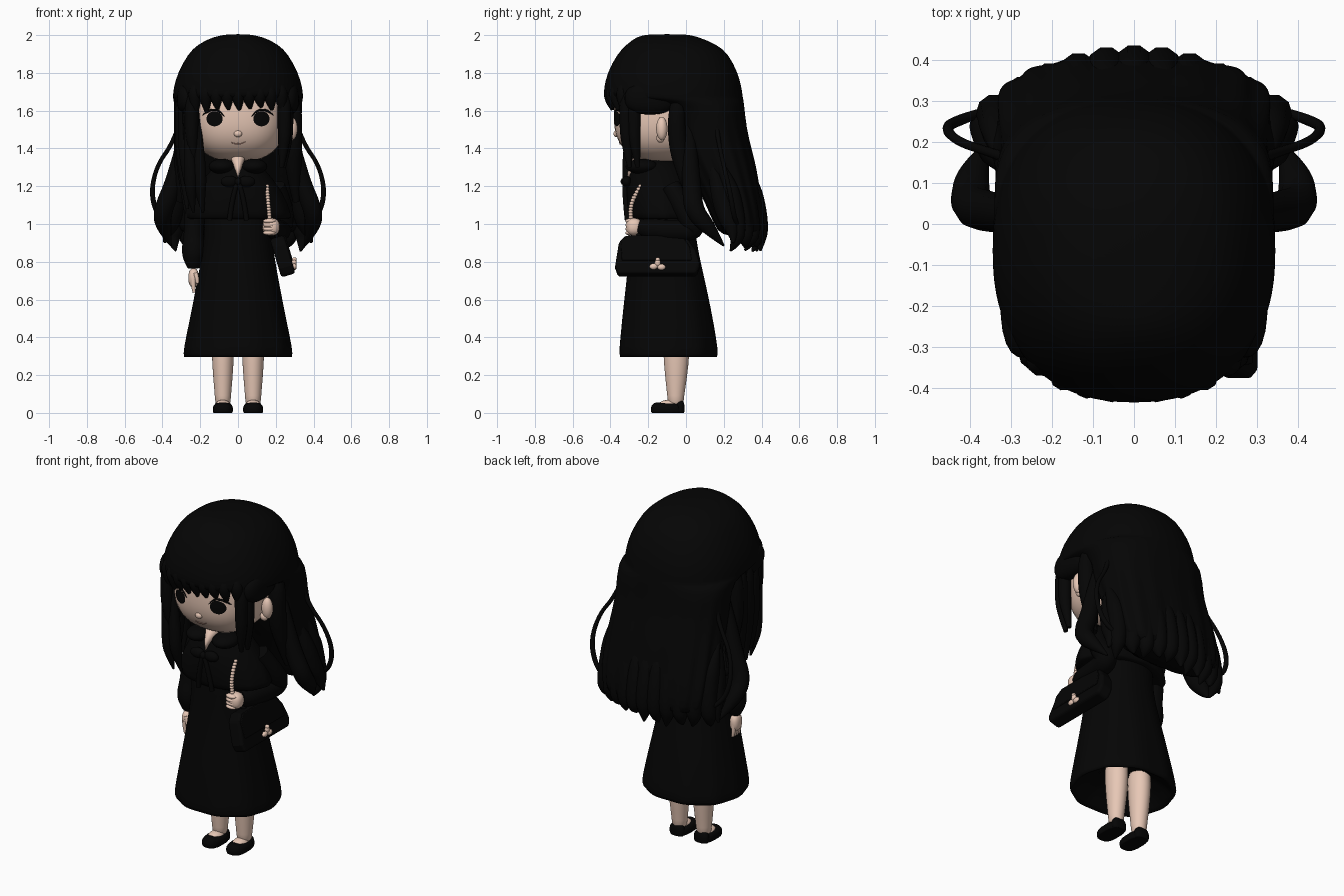
import bpy, bmesh, math, random
from mathutils import Vector

random.seed(4)

def material(name, rgb):
    m = bpy.data.materials.new(name)
    m.diffuse_color = (*rgb, 1)
    return m

BLACK = material("black", (0.0015, 0.0015, 0.0015))
SKIN = material("skin", (0.80, 0.575, 0.465))
LIP = material("lip_line", (0.42, 0.23, 0.18))

def finish(name, me, mat, smooth=True):
    me.materials.clear()
    me.materials.append(mat)
    for p in me.polygons:
        p.use_smooth = smooth
    ob = bpy.data.objects.new(name, me)
    bpy.context.collection.objects.link(ob)
    return ob

def from_bm(name, bm, mat, smooth=True):
    bmesh.ops.recalc_face_normals(bm, faces=bm.faces)
    me = bpy.data.meshes.new(name)
    bm.to_mesh(me)
    bm.free()
    return finish(name, me, mat, smooth)

def blob(name, c, r, mat, p=2.0, floor=False, seg=24):
    """Rounded-box ellipsoid with centre c, half sizes r and squareness p."""
    bm = bmesh.new()
    bmesh.ops.create_uvsphere(bm, u_segments=seg, v_segments=seg * 2 // 3, radius=1)
    for v in bm.verts:
        s = sum(abs(k) ** p for k in v.co) ** (-1 / p)
        v.co = Vector([c[i] + r[i] * v.co[i] * s for i in range(3)])
        if floor:
            v.co.z = max(v.co.z, 0)
    return from_bm(name, bm, mat)

def loft(name, rows, mat, p=2.2, ripple=lambda z: 0, k=12, n=48, cx=0, sub=1):
    """Skin oval rings; each row is (z, half width, front y, back y)."""
    bm = bmesh.new()
    rings = []
    for z, w, f, b in rows:
        ring = []
        for i in range(n):
            a = 2 * math.pi * i / n
            m = 1 + ripple(z) * math.cos(k * a)
            co, si = math.cos(a), math.sin(a)
            x = math.copysign(abs(co) ** (2 / p), co) * w * m
            y = math.copysign(abs(si) ** (2 / p), si) * (b - f) / 2 * m
            ring.append(bm.verts.new((cx + x, (f + b) / 2 + y, z)))
        rings.append(ring)
    for a, b in zip(rings, rings[1:]):
        for i in range(n):
            bm.faces.new((a[i], a[(i + 1) % n], b[(i + 1) % n], b[i]))
    bm.faces.new(rings[0])
    bm.faces.new(rings[-1])
    ob = from_bm(name, bm, mat)
    if sub:
        ob.modifiers.new("round", 'SUBSURF').levels = sub
        ob.modifiers["round"].render_levels = sub
    return ob

def tube(name, pts, mat):
    """Tapered strand through (x, y, z, radius) control points."""
    cu = bpy.data.curves.new(name, 'CURVE')
    cu.dimensions = '3D'
    cu.bevel_depth, cu.bevel_resolution, cu.resolution_u = 1, 3, 6
    cu.use_fill_caps = True
    sp = cu.splines.new('NURBS')
    sp.points.add(len(pts) - 1)
    for q, (x, y, z, r) in zip(sp.points, pts):
        q.co, q.radius = (x, y, z, 1), r
    sp.order_u, sp.use_endpoint_u = 3, True
    tmp = bpy.data.objects.new("tmp", cu)
    bpy.context.collection.objects.link(tmp)
    dg = bpy.context.evaluated_depsgraph_get()
    me = bpy.data.meshes.new_from_object(tmp.evaluated_get(dg))
    bpy.data.objects.remove(tmp)
    return finish(name, me, mat)

# Head, neck, ears, nose
HC, HR, HP = (0, -0.13, 1.58), (0.255, 0.252, 0.25), 2.5
blob("head", HC, HR, SKIN, HP, seg=48)
blob("nose", (0, -0.368, 1.478), (0.022, 0.016, 0.018), SKIN)
loft("neck", [(1.2, .06, -.2, -.06), (1.42, .06, -.2, -.06)], SKIN, sub=0)
loft("neckline_skin", [(1.25, .004, -.312, -.25), (1.3, .022, -.305, -.2), (1.37, .045, -.27, -.15)], SKIN, sub=0)
for s in (-1, 1):
    blob("ear", (s * .283, -.128, 1.505), (.032, .03, .062), SKIN)
    blob("ear_lobe", (s * .268, -.135, 1.455), (.024, .022, .025), SKIN)

def face_y(x, z):
    t = 1 - abs(x / HR[0]) ** HP - abs((z - HC[2]) / HR[2]) ** HP
    return HC[1] - HR[1] * max(t, 0) ** (1 / HP)

# Eyes as thin discs on the face, with lashes, and the mouth line
for s in (-1, 1):
    bm = bmesh.new()
    bmesh.ops.create_circle(bm, cap_ends=True, cap_tris=True, segments=28, radius=1)
    bmesh.ops.subdivide_edges(bm, edges=bm.edges, cuts=2, use_grid_fill=True)
    for v in bm.verts:
        x, z = s * .124 + v.co.x * .043, 1.557 + v.co.y * .04
        v.co = (x, face_y(x, z) - .005, z)
    from_bm("eye", bm, BLACK)
    lash = [(s * (.125 + dx), 1.557 + dz, r) for dx, dz, r in
            ((-.052, .012, .002), (-.03, .042, .005), (.01, .05, .006), (.045, .035, .006), (.062, .02, .002))]
    tube("eyelash", [(x, face_y(x, z) - .003, z, r) for x, z, r in lash], BLACK)
mouth = [(-.035, 1.432, .002), (-.015, 1.422, .003), (0, 1.426, .003), (.015, 1.422, .003), (.04, 1.435, .002)]
tube("mouth", [(x, face_y(x, z) - .001, z, r) for x, z, r in mouth], LIP)

# Main hair mass: crown, then the long back below the fringe ledge
loft("hair", [
    (2.005, .05, -.2, .0), (1.993, .13, -.26, .06), (1.95, .215, -.315, .165), (1.9, .265, -.365, .225),
    (1.8, .32, -.417, .275), (1.72, .341, -.435, .295), (1.675, .345, -.435, .30), (1.66, .343, -.41, .303),
    (1.645, .338, -.10, .306), (1.5, .335, -.085, .32), (1.4, .335, -.05, .345), (1.3, .343, .0, .37),
    (1.2, .345, .06, .385), (1.1, .345, .11, .405), (1.0, .335, .15, .415), (.93, .31, .19, .41)],
    BLACK, 2.3, lambda z: .025 * min(1, max(0, (1.6 - z) / .4)), 16, 80)

def fringe_y(x):
    return -.07 - .35 * (1 - min(1, abs(x) / .34) ** 2.4) ** (1 / 2.4)

# Fringe tufts
for i in range(9):
    x = -.23 + .0575 * i
    y = fringe_y(x) + .018
    tip = 1.612 + random.uniform(-.01, .012) - .04 * (abs(x) / .23) ** 3
    tube("fringe_tuft", [(x * .8, y + .05, 1.82, .012), (x * .96, y + .005, 1.72, .037), (x, y, 1.66, .036),
                         (x + .008, y + .012, tip, .008)], BLACK)

# Temple hair and side locks framing the face
for s in (-1, 1):
    blob("temple_hair", (s * .27, -.19, 1.665), (.055, .135, .085), BLACK, 2.4)
    for x, y, r in ((.243, -.318, .036), (.255, -.275, .036)):
        tube("face_lock", [(s * x * .9, y + .03, 1.78, .01), (s * x, y, 1.68, r), (s * (x + .003), y, 1.52, r),
                           (s * x, y + .005, 1.42, r * .85), (s * x * .95, y + .02, 1.3, .012)], BLACK)
    tube("behind_ear_lock", [(s * .28, -.03, 1.75, .01), (s * .295, -.05, 1.63, .045), (s * .29, -.05, 1.45, .05),
                             (s * .29, -.02, 1.3, .045), (s * .31, .03, 1.12, .02)], BLACK)
    # Outer lower lock and thin flyaway strand
    tube("outer_lock", [(s * .27, .02, 1.55, .02), (s * .305, .02, 1.35, .045), (s * .345, .03, 1.2, .05),
                        (s * .4, .04, 1.07, .052), (s * .395, .12, .98, .042), (s * .355, .2, .885, .005)], BLACK)
    tube("flyaway_strand", [(s * .31, .16, 1.52, .014), (s * .35, .175, 1.42, .011), (s * .43, .2, 1.31, .011),
                            (s * .462, .235, 1.16, .013), (s * .42, .255, 1.03, .014), (s * .36, .275, .99, .01)], BLACK)
    tube("side_lock", [(s * .28, .12, 1.4, .015), (s * .32, .17, 1.2, .05), (s * .34, .21, 1.05, .055),
                       (s * .365, .25, .97, .04), (s * .39, .25, .9, .006)], BLACK)
# Locks hiding one ear and falling over the shoulder
for x, y, tip in ((-.275, -.22, 1.12), (-.29, -.15, 1.08), (-.295, -.08, 1.05)):
    tube("ear_cover_lock", [(x * .9, y, 1.8, .01), (x, y, 1.65, .045), (x, y, 1.5, .047), (x + .01, y - .02, 1.3, .045),
                            (x + .02, y - .03, tip, .008)], BLACK)
for x in (-.25, -.2):
    tube("front_shoulder_lock", [(x - .02, -.3, 1.6, .015), (x - .01, -.3, 1.42, .03), (x, -.305, 1.25, .036),
                                 (x, -.29, 1.16, .03), (x + .015, -.27, 1.06, .006)], BLACK)
# Back hair tips
for i in range(11):
    x = -.33 + .066 * i
    y = .385 - 1.1 * x * x
    tube("back_tip", [(x, y - .1, 1.35, .01), (x, y - .04, 1.22, .045), (x, y - .01, 1.1, .05),
                      (x * 1.02, y + .005, .98, .05), (x * 1.05, y + .005, .91, .036),
                      (x, y - .03 + .04 * (i % 2), .86 + random.uniform(-.01, .025), .005)], BLACK)

# Dress with a softly pleated skirt and recessed hem
loft("dress", [(.42, .12, -.2, .03), (.325, .24, -.31, .12), (.288, .275, -.345, .16), (.30, .291, -.36, .177),
               (.4, .273, -.35, .162), (.55, .243, -.335, .135), (.75, .205, -.31, .09), (.92, .178, -.295, .05),
               (1.05, .18, -.29, .05), (1.2, .16, -.27, .03)],
     BLACK, 2.2, lambda z: .016 * max(0, (.9 - z) / .6), 10)

# Cape, collar and bow
loft("cape", [(1.03, .262, -.285, .06), (1.02, .285, -.305, .08), (1.1, .268, -.315, .075), (1.2, .215, -.315, .055),
              (1.28, .15, -.295, .0), (1.35, .08, -.25, -.05)], BLACK, 1.9, lambda z: .012 * max(0, (1.25 - z) / .2), 12)
for s in (-1, 1):
    blob("collar", (s * .085, -.235, 1.305), (.07, .085, .04), BLACK)
    blob("bow_loop", (s * .045, -.315, 1.225), (.045, .025, .03), BLACK)
    tube("bow_tail", [(0, -.325, 1.23, .012), (s * .03, -.325, 1.15, .014), (s * .045, -.31, 1.02, .014)], BLACK)
blob("bow_knot", (0, -.328, 1.225), (.018, .018, .02), BLACK)

# Hanging arm with puffed cuff
tube("hanging_sleeve", [(-.2, -.1, 1.2, .05), (-.23, -.11, 1.05, .057), (-.235, -.12, .95, .05),
                        (-.236, -.13, .86, .064), (-.236, -.13, .8, .05), (-.235, -.13, .765, .03)], BLACK)
blob("hanging_hand", (-.235, -.135, .715), (.028, .038, .05), SKIN, 2.4)
for i in range(4):
    tube("finger", [(-.237, -.163 + .018 * i, .71, .013), (-.238, -.163 + .018 * i, .67, .013),
                    (-.232, -.162 + .018 * i, .637, .008)], SKIN)
tube("thumb", [(-.225, -.165, .74, .012), (-.215, -.17, .71, .012), (-.215, -.168, .685, .008)], SKIN)

# Bent arm and gripping hand
tube("bent_sleeve", [(.2, -.08, 1.2, .05), (.245, -.0, 1.06, .06), (.225, .06, .965, .06), (.21, -.1, .965, .058),
                     (.19, -.2, .975, .058), (.18, -.245, .985, .042)], BLACK)
blob("gripping_hand", (.175, -.275, .985), (.045, .042, .046), SKIN, 2.5)
for i in range(4):
    blob("gripping_finger", (.166, -.3, .953 + .021 * i), (.034, .021, .013), SKIN, seg=16)

# Beaded strap
for i in range(13):
    t = i / 12
    blob("strap_bead", (.153 + .015 * t, -.24 - .05 * t - .022 * math.sin(math.pi * t), 1.2 - .18 * t),
         (.012, .013, .01), SKIN, seg=12)
tube("bag_strap", [(.175, -.27, .97, .01), (.21, -.25, .93, .01), (.235, -.2, .9, .01)], BLACK)

# Handbag: tapered outline extruded sideways, leaning outward
outline = [(-.375, .775), (-.36, .732), (.055, .732), (.075, .78), (.05, .86), (.0, .93), (-.32, .935), (-.355, .9)]
def bag_plate(name, pts, x0, x1):
    bm = bmesh.new()
    f = bm.faces.new([bm.verts.new((x0, y, z)) for y, z in pts])
    ext = bmesh.ops.extrude_face_region(bm, geom=[f])["geom"]
    bmesh.ops.translate(bm, vec=(x1 - x0, 0, 0), verts=[v for v in ext if isinstance(v, bmesh.types.BMVert)])
    for v in bm.verts:
        z = v.co.z
        v.co.z += (v.co.x - .25) * .3
        v.co.x += (.83 - z) * .3
    ob = from_bm(name, bm, BLACK, False)
    b = ob.modifiers.new("soft_edges", 'BEVEL')
    b.width, b.segments = min(.015, abs(x1 - x0) * .4), 3
bag_plate("handbag", outline, .2, .275)
bag_plate("handbag_flap", [(-.34, .8), (.03, .8), (.02, .87), (-.02, .93), (-.31, .93), (-.345, .89)], .27, .281)

# Small charm on the bag
for y, z, ry, rz in ((-.15, .795, .016, .02), (-.172, .775, .022, .016), (-.13, .772, .022, .016), (-.15, .812, .012, .012)):
    blob("bag_charm", (.298, y, z), (.013, ry, rz), SKIN, seg=16)

# Legs, feet and shoes
for s in (-1, 1):
    x = s * .08
    loft("leg", [(.03, .04, -.095, -.012), (.08, .042, -.098, -.012), (.2, .053, -.112, .008),
                 (.32, .06, -.122, .02), (.46, .06, -.122, .02)], SKIN, 2.0, n=24, cx=x)
    blob("foot", (x, -.085, .035), (.04, .064, .034), SKIN, 2.2)
    blob("shoe", (x, -.098, .018), (.053, .088, .037), BLACK, 2.8, True)
    blob("shoe_toe", (x, -.145, .02), (.046, .04, .036), BLACK, 2.4, True)
    blob("shoe_heel", (x, -.032, .025), (.045, .024, .045), BLACK, 2.6, True)
